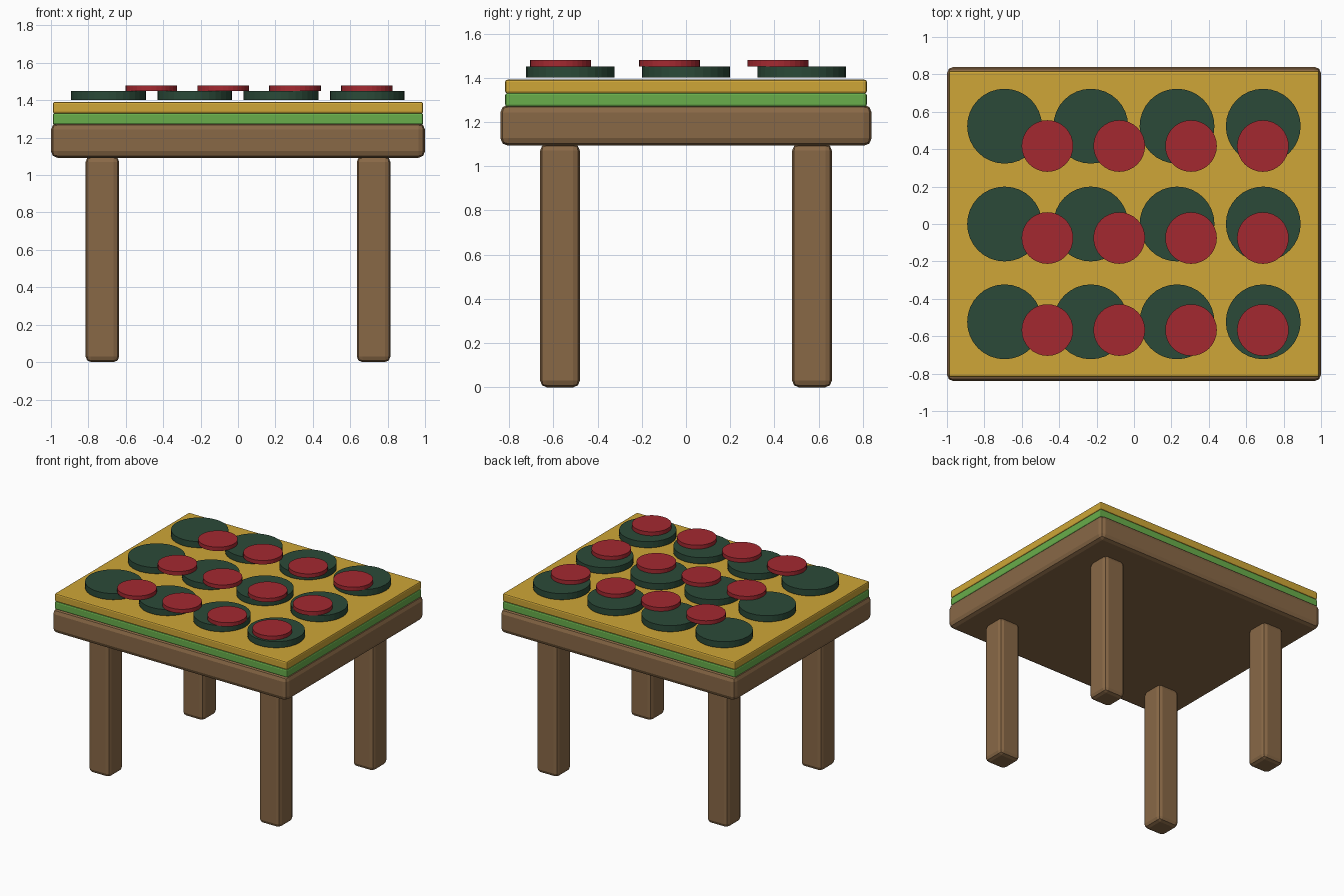
import bpy

if "Cube" in bpy.data.objects:
    bpy.data.objects.remove(bpy.data.objects["Cube"])


def material(name, rgb):
    m = bpy.data.materials.new(name)
    m.diffuse_color = (*rgb, 1)
    m.use_nodes = True
    m.node_tree.nodes["Principled BSDF"].inputs["Base Color"].default_value = m.diffuse_color
    return m


wood = material("wood", (0.25, 0.14, 0.062))
leaf = material("light_green", (0.14, 0.42, 0.07))
yellow = material("yellow", (0.62, 0.38, 0.038))
dark = material("dark_green", (0.024, 0.068, 0.04))
red = material("red", (0.37, 0.022, 0.03))


def box(name, center, size, bevel, segments, mat):
    bpy.ops.mesh.primitive_cube_add(size=1, location=center)
    ob = bpy.context.object
    ob.name = name
    ob.scale = size
    bpy.ops.object.transform_apply(location=False, rotation=False, scale=True)
    mod = ob.modifiers.new("bevel", 'BEVEL')
    mod.width = bevel
    mod.segments = segments
    ob.data.materials.append(mat)
    return ob


def disc(name, x, y, z0, z1, radius, mat):
    bpy.ops.mesh.primitive_cylinder_add(
        vertices=32, radius=radius, depth=z1 - z0, location=(x, y, (z0 + z1) / 2))
    ob = bpy.context.object
    ob.name = name
    ob.data.materials.append(mat)


# Four legs
for fy, sy in (("front", -1), ("back", 1)):
    for fx, sx in (("left", -1), ("right", 1)):
        box(f"{fy}_{fx}_leg", (sx * 0.725, sy * 0.57, 0.55),
            (0.18, 0.18, 1.10), 0.03, 2, wood)

# Wooden top with two thin layers
box("table_top", (0, 0, 1.185), (2.0, 1.68, 0.185), 0.035, 2, wood)
box("green_layer", (0, 0, 1.30), (1.98, 1.636, 0.062), 0.01, 2, leaf)
box("yellow_layer", (0, 0, 1.36), (1.98, 1.636, 0.062), 0.01, 2, yellow)

# Rows of large dark discs with smaller red discs on top
for j in range(3):
    for i in range(4):
        disc(f"dark_disc_{j}_{i}", -0.692 + i * 0.461, -0.523 + j * 0.523,
             1.402, 1.45, 0.2, dark)
        disc(f"red_disc_{j}_{i}", -0.463 + i * 0.384, -0.567 + j * 0.492,
             1.45, 1.48, 0.138, red)
